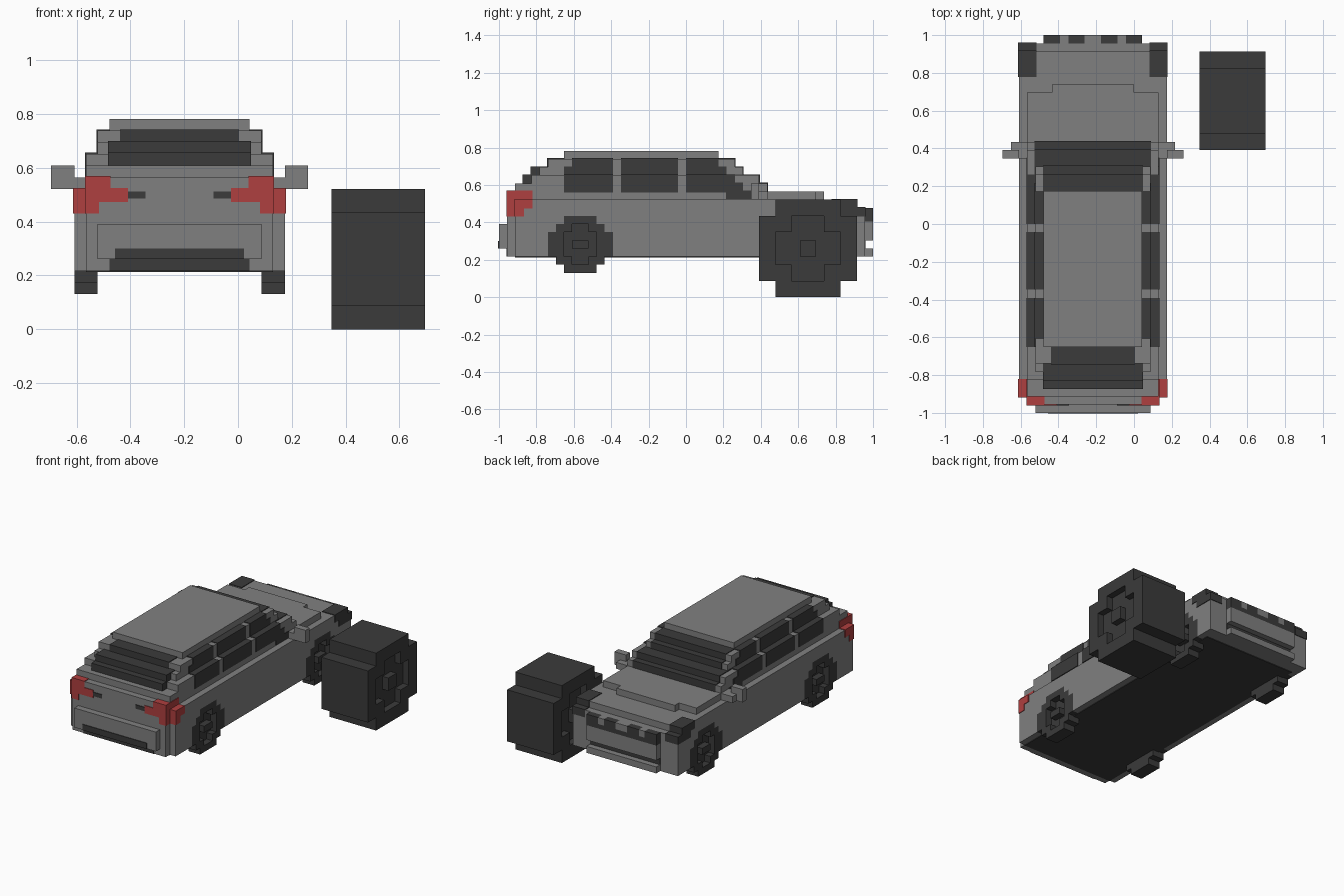
import bpy, bmesh
from mathutils import Matrix, Vector

U = 1 / 23          # size of one block
CX = -5             # centre line of the car, in blocks
E = 0.1             # how far plates stand proud, in blocks

if "Cube" in bpy.data.objects:
    bpy.data.objects.remove(bpy.data.objects["Cube"])


def material(name, colour):
    m = bpy.data.materials.new(name)
    m.use_nodes = True
    m.diffuse_color = (*colour, 1)
    m.node_tree.nodes["Principled BSDF"].inputs["Base Color"].default_value = (*colour, 1)
    return m


GREY = material("grey paint", (0.216, 0.216, 0.216))
DARK = material("dark grey", (0.043, 0.043, 0.043))
RED = material("lamp red", (0.43, 0.05, 0.05))


def part(name, mat, boxes, centre=CX, grow=0):
    """One object made of boxes (x0, x1, y0, y1, z0, z1) in blocks."""
    bm = bmesh.new()
    for x0, x1, y0, y1, z0, z1 in boxes:
        size = Vector((x1 - x0, y1 - y0, z1 - z0)) + Vector((2 * grow,) * 3)
        mid = Vector(((x0 + x1) / 2 + centre, (y0 + y1) / 2, (z0 + z1) / 2))
        bmesh.ops.create_cube(bm, size=1, matrix=Matrix.Translation(mid * U)
                              @ Matrix.Diagonal((*(size * U), 1)))
    mesh = bpy.data.meshes.new(name)
    bm.to_mesh(mesh)
    bm.free()
    mesh.materials.append(mat)
    ob = bpy.data.objects.new(name, mesh)
    bpy.context.collection.objects.link(ob)
    return ob


def wide(half, *rest):
    return (-half, half, *rest)


def both(boxes):
    """Add the mirror image of every box."""
    return boxes + [(-b[1], -b[0], *b[2:]) for b in boxes]


# Wheel rows: bottom, top, half length, half length of the rim recess
SMALL = [(3, 4, 2, 0), (4, 5, 3, 1), (5, 6, 4, 2), (6, 7, 4, 2),
         (7, 8, 4, 2), (8, 9, 3, 1), (9, 10, 2, 0)]
LARGE = [(0, 2, 4, 0), (2, 4, 6, 2), (4, 8, 6, 4), (8, 10, 6, 2), (10, 12, 4, 0)]


def wheel(rows, x0, x1, y, faces, hub):
    """Stepped wheel with a recessed rim on the given faces (-1, 1)."""
    inner0 = x0 + (1 if -1 in faces else 0)
    inner1 = x1 - (1 if 1 in faces else 0)
    boxes = [(inner0, inner1, y - h, y + h, a, b) for a, b, h, o in rows]
    for f in faces:
        xa, xb = (x0, inner0) if f < 0 else (inner1, x1)
        for a, b, h, o in rows:
            boxes += [(xa, xb, y - h, y - o, a, b), (xa, xb, y + o, y + h, a, b)]
        r, a, b = hub
        boxes.append((xa, xb, y - r, y + r, a, b))
    return boxes


AXLES = {"rear": -13, "front": 15}
for end, y in AXLES.items():
    for side, f in (("left", 1), ("right", -1)):
        x0 = 7 if f > 0 else -9
        part(f"{end}_{side}_wheel", DARK, wheel(SMALL, x0, x0 + 2, y, [f], (1, 6, 7)))
part("large_loose_wheel", DARK, wheel(LARGE, 8, 16, 15, [-1, 1], (1, 5, 7)), centre=0)

# Lower body: core, bumpers, hood, and side panels stepped around the wheels
part("body_core", GREY, [wide(7, -22, 22, 5, 11), wide(7, -22, 21, 11, 12),
                         wide(8, -22, -17, 5, 12)])
panels = [(7, 9, -21, 22, 10, 11), (7, 9, -21, 21, 11, 12)]
for z0, z1, h, o in SMALL[2:]:
    panels += [(7, 9, -21, AXLES["rear"] - h, z0, z1),
               (7, 9, AXLES["rear"] + h, AXLES["front"] - h, z0, z1),
               (7, 9, AXLES["front"] + h, 22, z0, z1)]
part("side_panels", GREY, both(panels))
part("rear_bumper", GREY, [wide(7, -23, -22, 6, 9)])
part("front_bumper", GREY, [wide(6, 22, 23, 7, 9), wide(6, 22, 23, 5, 6)])
part("hood", GREY, [wide(8, 9, 16, 12, 13), wide(5, 16, 17, 12, 13)])
part("underbody", DARK, [wide(8, -21, 20, 5 - E, 5 + E)])

# Cabin: stacked layers that taper towards the roof
part("cabin", GREY, [wide(8, -22, 10, 12, 13), wide(8, -21, 10, 13, 14),
                     wide(8, -19, 9, 14, 15), wide(7, -18, 7, 15, 16),
                     wide(7, -17, 6, 16, 17)])
part("roof", GREY, [wide(6, -15, 4, 17, 18)])

# Glass
part("windscreen", DARK, [wide(7, 7, 10, 13, 14), wide(7, 6, 9, 14, 15),
                          wide(6, 4, 7, 15, 16), wide(6, 4, 6, 16, 17)], grow=E)
part("rear_window", DARK, [wide(6, -20, -17, 14, 15), wide(6, -19, -16, 15, 16),
                           wide(5, -17, -14, 16, 17)], grow=E)
glass = [(7, 8, 5, 8, 12.2, 13)]
for i, z in enumerate(range(13, 17)):
    x = 8 if z < 15 else 7
    rear = -15 if z < 16 else -14
    for y0, y1 in ((rear, -9), (-8, -1), (0, 7 - i)):
        glass.append((x - 1, x, y0 + E, y1 - E, z, z + 1))
part("side_windows", DARK, both(glass), grow=E)

# Door mirrors
part("door_mirrors", GREY, both([(9, 11, 8, 9, 12, 14), (8, 10, 9, 10, 12, 13),
                                 (8, 9, 8, 9, 12, 13)]))

# Lamps
part("tail_lamps", RED, both([(6, 8, -22, -19, 12, 13), (4.5, 8, -22, -20, 11, 12),
                              (8, 9, -21, -19, 11, 12), (7, 8, -22, -20, 10, 11),
                              (8, 9, -21, -20, 10, 11)]), grow=E)
part("tail_lamp_tips", DARK, both([(3, 4.4, -22, -21, 11.3, 11.7)]), grow=E)
part("headlamps", DARK, both([(7, 9, 19, 22, 10, 11), (7, 9, 18, 21, 11, 12)]), grow=E)

# Grille and bumper vents
part("grille", DARK, [wide(6, 22, 23, 9.3, 10)]
     + both([(4, 6, 22, 23, 10, 11), (1, 3, 22, 23, 10, 11)]))
part("grille_bars", GREY, [wide(1, 22, 23, 10, 11)] + both([(3, 4, 22, 23, 10, 11)])
     + [wide(6, 22, 23, 9, 9.3)])
part("front_vent", DARK, [wide(6, 21, 22 + E, 6, 7)])
part("rear_vent", DARK, [wide(6, -22 - E, -21, 5, 6), wide(5.5, -23 - E, -22, 6, 6.9)])
